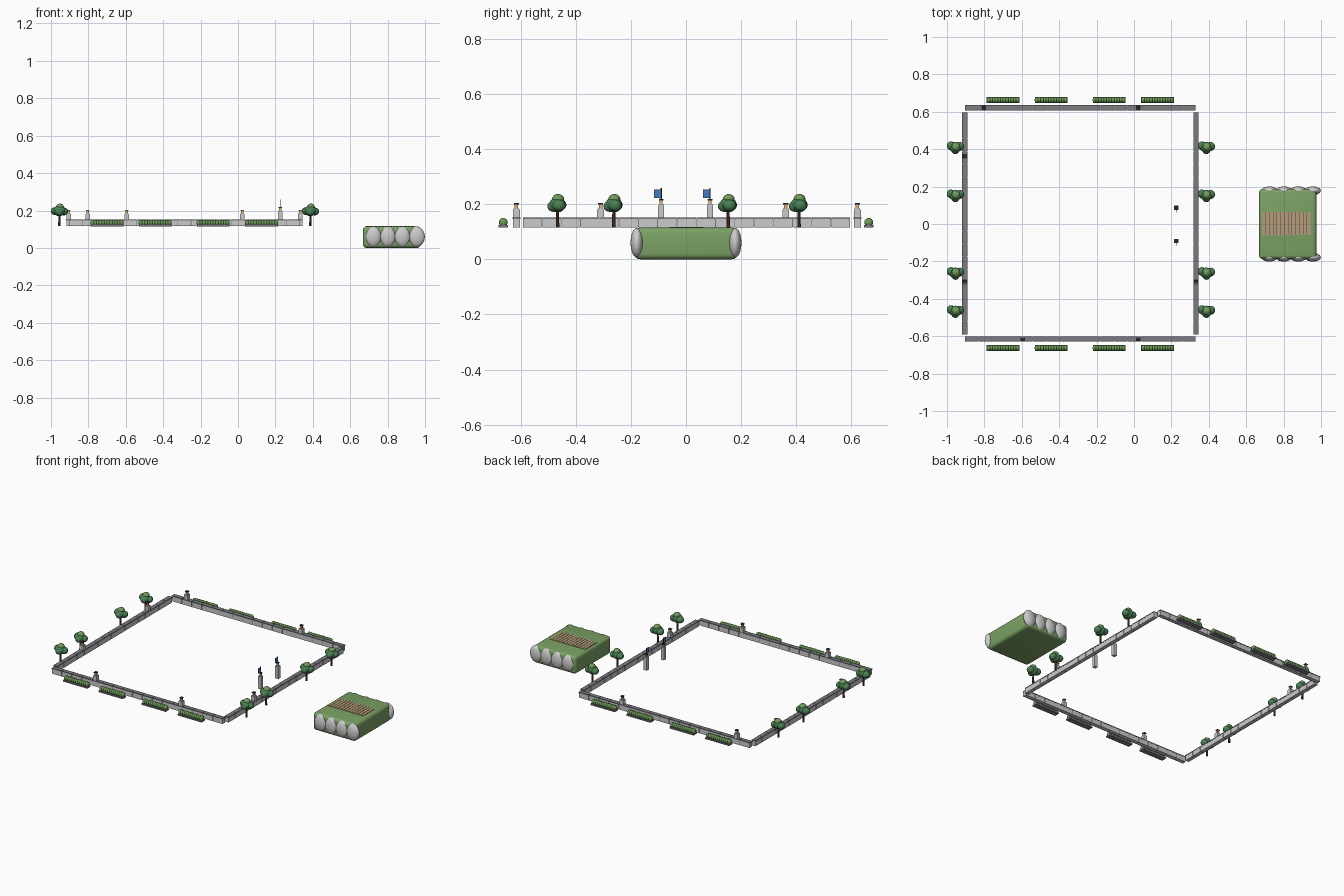
import bpy, bmesh, math
from mathutils import Matrix, Vector

if "Cube" in bpy.data.objects:
    bpy.data.objects.remove(bpy.data.objects["Cube"])

def mat(name, r, g, b):
    m = bpy.data.materials.new(name)
    m.diffuse_color = (r, g, b, 1)
    m.use_nodes = True
    m.node_tree.nodes["Principled BSDF"].inputs["Base Color"].default_value = m.diffuse_color
    return m

GREEN = mat("grass", 0.2, 0.36, 0.13)
LEAF = mat("leaf", 0.07, 0.22, 0.09)
LEAF2 = mat("light_leaf", 0.16, 0.33, 0.1)
BARK = mat("bark", 0.1, 0.05, 0.025)
DARK = mat("dark_metal", 0.03, 0.03, 0.04)
LAMP = mat("lamp", 0.75, 0.42, 0.15)
PLANK = mat("plank", 0.45, 0.34, 0.2)
BLUE = mat("flag_blue", 0.05, 0.2, 0.5)
CAP = mat("cap_stone", 0.2, 0.2, 0.22)

class Part:
    """Collects primitives into one named object."""
    def __init__(self, name, material=None, smooth=False):
        self.name, self.material, self.smooth = name, material, smooth
        self.bm = bmesh.new()

    def box(self, x0, x1, y0, y1, z0, z1):
        m = Matrix.Translation(((x0+x1)/2, (y0+y1)/2, (z0+z1)/2))
        bmesh.ops.create_cube(self.bm, size=1, matrix=m @ Matrix.Diagonal((x1-x0, y1-y0, z1-z0, 1)))

    def cbox(self, x, y, z0, z1, w, d=None):
        d = d or w
        self.box(x-w/2, x+w/2, y-d/2, y+d/2, z0, z1)

    def ball(self, x, y, z, rx, ry, rz, seg=14):
        m = Matrix.Translation((x, y, z)) @ Matrix.Diagonal((rx, ry, rz, 1))
        bmesh.ops.create_uvsphere(self.bm, u_segments=seg, v_segments=seg*2//3, radius=1, matrix=m)

    def cone(self, x, y, z0, z1, r0, r1, seg=8):
        bmesh.ops.create_cone(self.bm, cap_ends=True, segments=seg, radius1=r0, radius2=r1,
                              depth=z1-z0, matrix=Matrix.Translation((x, y, (z0+z1)/2)))

    def done(self):
        me = bpy.data.meshes.new(self.name)
        for f in self.bm.faces:
            f.smooth = self.smooth
        self.bm.to_mesh(me)
        self.bm.free()
        if self.material:
            me.materials.append(self.material)
        o = bpy.data.objects.new(self.name, me)
        bpy.context.collection.objects.link(o)
        return o

Z = 0.116                      # level the courtyard stands on
XL, XR, YF, YB = -0.9, 0.332, -0.615, 0.622

# Block walls: core, stone blocks and dark cap stones
def wall(name, a, b, c, along_x, n=17):
    core, blocks, caps = Part(name + "_core", CAP), Part(name + "_blocks"), Part(name + "_caps", CAP)
    def put(p, s, e, hw, z0, z1):
        p.box(s, e, c-hw, c+hw, z0, z1) if along_x else p.box(c-hw, c+hw, s, e, z0, z1)
    put(core, a+0.002, b-0.002, 0.0105, Z+0.001, 0.147)
    step = (b-a)/n
    for i in range(n):
        s = a + i*step
        put(blocks, s+0.0015, s+step-0.0015, 0.013, Z, 0.146)
        put(caps, s+0.0008, s+step-0.0008, 0.014, 0.146, 0.152)
    for p in (core, blocks, caps):
        p.done()

wall("front_wall", -0.905, 0.33, YF, True)
wall("back_wall", -0.905, 0.33, YB, True)
wall("left_wall", -0.592, 0.596, -0.905, False)
wall("right_wall", -0.592, 0.596, XR, False)

# Lantern posts on the walls, and two free-standing flag posts
posts, lamps, lids = Part("lantern_posts"), Part("lamps", LAMP), Part("lantern_lids", DARK)
def lantern_post(x, y, top, w):
    posts.cbox(x, y, Z, top, w)
    posts.cbox(x, y, top, top+0.004, w*0.8)
    lamps.cbox(x, y, top+0.004, top+0.018, w*0.5)
    lids.cbox(x, y, top+0.018, top+0.023, w*0.75)

for x, y in ((-0.595, YF), (0.023, YF), (-0.803, YB), (0.023, YB),
             (-0.905, 0.362), (-0.905, -0.31), (XR, -0.31)):
    lantern_post(x, y, 0.181, 0.025)
poles, flags = Part("flag_poles", DARK), Part("flags", BLUE)
for y in (-0.09, 0.087):
    lantern_post(0.226, y, 0.196, 0.022)
    poles.cone(0.226, y, 0.217, 0.258, 0.0022, 0.0022)
    flags.box(0.2245, 0.2275, y-0.026, y, 0.222, 0.254)
for p in (posts, lamps, lids, poles, flags):
    p.done()

# Trees along both sides
trunks, crowns, tops = Part("tree_trunks", BARK), Part("tree_crowns", LEAF, True), Part("tree_tops", LEAF2, True)
for x in (-0.955, 0.387):
    for y in (-0.466, -0.262, 0.153, 0.41):
        trunks.cone(x, y, Z, 0.19, 0.0065, 0.005)
        crowns.ball(x, y, 0.198, 0.034, 0.030, 0.028)
        crowns.ball(x-0.024, y+0.008, 0.197, 0.023, 0.024, 0.021)
        crowns.ball(x+0.024, y+0.005, 0.195, 0.023, 0.024, 0.021)
        crowns.ball(x, y-0.015, 0.192, 0.021, 0.022, 0.02)
        tops.ball(x+0.003, y+0.002, 0.217, 0.022, 0.022, 0.02)
for p in (trunks, crowns, tops):
    p.done()

# Hedges at front and back: lumps on a soil slab
soil, hedges = Part("hedge_beds", CAP), Part("hedges", LEAF2, True)
for y in (-0.663, 0.663):
    for x in (-0.7, -0.443, -0.133, 0.126):
        soil.cbox(x, y, Z-0.001, Z+0.008, 0.175, 0.034)
        for i in range(12):
            hedges.ball(x - 0.077 + i*0.014, y, 0.134, 0.0115, 0.016, 0.016, 12)
soil.done()
hedges.done()

# Rounded grass mound beside the courtyard
mound = Part("grass_mound", GREEN, True)
mound.box(0.668, 0.976, -0.187, 0.187, 0, 0.115)
o = mound.done()
bev = o.modifiers.new("round", 'BEVEL')
bev.width, bev.segments = 0.02, 4

# Boulders bulging from both ends of the mound
rocks = Part("mound_boulders", None, True)
for y in (-0.178, 0.178):
    for i in range(4):
        rocks.ball(0.724 + i*0.0773, y, 0.06, 0.043, 0.023, 0.054, 24)
rocks.done()

# Plank deck on top of the mound
base, deck = Part("deck_base", BARK), Part("deck_planks", PLANK)
base.box(0.684, 0.944, -0.057, 0.062, 0.113, 0.1158)
for i in range(13):
    x = 0.684 + i*0.02
    deck.box(x+0.001, x+0.0188, -0.058, 0.063, 0.1135, 0.1175)
base.done()
deck.done()
